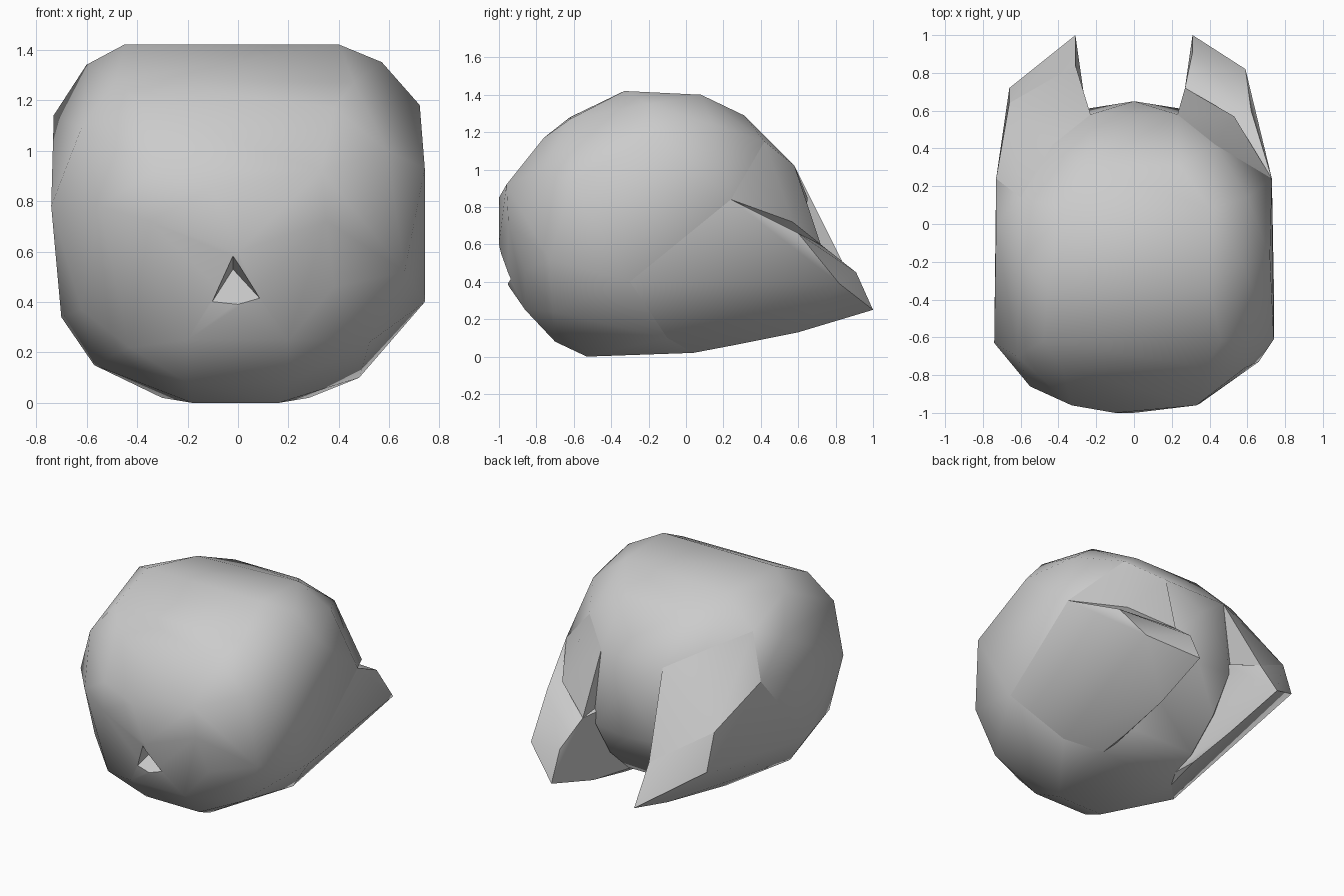
import bpy, bmesh, math
from mathutils import Vector

if "Cube" in bpy.data.objects:
    bpy.data.objects.remove(bpy.data.objects["Cube"], do_unlink=True)

# One plain grey for the whole model
grey = bpy.data.materials.new("plain grey")
grey.use_nodes = True
colour = (0.6, 0.6, 0.6, 1)
grey.diffuse_color = colour
grey.node_tree.nodes["Principled BSDF"].inputs["Base Color"].default_value = colour


def mirrored(points):
    return [Vector((-x, y, z)) for x, y, z in points]


def hull(name, points):
    """Faceted solid wrapped around a few corner points."""
    bm = bmesh.new()
    for p in points:
        bm.verts.new(p)
    bmesh.ops.remove_doubles(bm, verts=bm.verts, dist=0.001)
    result = bmesh.ops.convex_hull(bm, input=bm.verts)
    unused = {v for v in result["geom_interior"] + result["geom_unused"]
              if isinstance(v, bmesh.types.BMVert)}
    bmesh.ops.delete(bm, geom=list(unused), context="VERTS")
    bmesh.ops.recalc_face_normals(bm, faces=bm.faces)
    mesh = bpy.data.meshes.new(name)
    bm.to_mesh(mesh)
    bm.free()
    mesh.materials.append(grey)
    obj = bpy.data.objects.new(name, mesh)
    bpy.context.collection.objects.link(obj)
    return obj


def select_only(obj):
    bpy.ops.object.select_all(action="DESELECT")
    obj.select_set(True)
    bpy.context.view_layer.objects.active = obj


def smooth(obj, angle):
    select_only(obj)
    bpy.ops.object.shade_smooth_by_angle(angle=math.radians(angle))


# Regions shared by both halves of the body
middle = [(-.1, -1, .85), (0, -1, .6), (0, -.95, .38), (0, .65, .85), (0, .62, .5)]
face = [(.33, -.96, .92), (.35, -.95, .72), (.38, -.86, .46), (.2, -.86, .25)]
rear = [(.24, .31, 1.29), (.23, .58, 1.02), (.25, .61, .52), (.24, .47, .28),
        (.24, .27, .1)]
shared = face + rear

# The two halves differ slightly in crown, cheek and chin
left_crown = [(.4, -.33, 1.42), (.4, .08, 1.4), (.57, -.2, 1.35), (.6, .14, 1.24),
              (.43, .42, 1.15), (.46, -.62, 1.27), (.38, -.76, 1.17), (.59, -.76, 1),
              (.72, -.17, 1.18)]
left_cheek = [(.74, -.61, .93), (.66, -.73, .52), (.74, -.3, .4), (.73, .24, .84)]
left_chin = [(.52, -.71, .24), (.48, -.1, .1), (.28, .04, .02), (.2, -.7, .08),
             (.16, -.53, 0)]
right_crown = [(-.45, -.33, 1.42), (-.36, .08, 1.37), (-.6, -.2, 1.34),
               (-.6, .14, 1.2), (-.43, .42, 1.13), (-.48, -.62, 1.28),
               (-.38, -.76, 1.17), (-.62, -.7, 1.09), (-.73, 0, 1.14)]
right_cheek = [(-.55, -.86, .78), (-.74, -.63, .78), (-.73, .24, .93),
               (-.7, -.3, .34), (-.62, -.65, .37)]
right_chin = [(-.43, -.78, .22), (-.57, -.3, .15), (-.3, 0, .02), (-.2, -.7, .08),
              (-.18, -.53, 0)]

body = hull("body", middle + shared + mirrored(shared)
            + left_crown + left_cheek + left_chin
            + right_crown + right_cheek + right_chin)

# Mouth: small triangular dent cut into the face
cutter = hull("mouth_cutter", [(-.16, -1.02, .31), (.15, -1.02, .345),
                               (-.02, -1.02, .59), (-.02, -.8, .53)])
cutter.hide_render = True
cut = body.modifiers.new("mouth", "BOOLEAN")
cut.operation = "DIFFERENCE"
cut.solver = "EXACT"
cut.object = cutter
select_only(body)
bpy.ops.object.modifier_apply(modifier=cut.name)
bpy.data.objects.remove(cutter, do_unlink=True)
smooth(body, 36)

# Shoulders flow off the crown down to the rear lobes
left_shoulder = [(.6, .14, 1.24), (.43, .42, 1.15), (.23, .58, 1.02), (.73, .24, .84),
                 (.53, .57, .72), (.27, .72, .6), (.3, .3, .5)]
right_shoulder = [(-.6, .14, 1.2), (-.43, .42, 1.13), (-.23, .58, 1.02),
                  (-.73, .24, .93), (-.66, .64, .72), (-.31, .84, .5), (-.3, .3, .5)]

# Lobes carry the flat cheek and the chin back to a pointed tip
lobe_root = [(.31, 1, .25), (.28, .6, .13), (.27, .25, .06), (.25, .58, .6)]
left_lobe = lobe_root + left_cheek + left_chin + [
    (.27, .72, .6), (.62, .6, .66), (.31, .91, .45), (.59, .82, .39)]
right_lobe = mirrored(lobe_root) + right_cheek + right_chin + [
    (-.31, .84, .5), (-.66, .64, .72), (-.66, .72, .48)]

for name, points in (("left_shoulder", left_shoulder), ("left_lobe", left_lobe),
                     ("right_shoulder", right_shoulder), ("right_lobe", right_lobe)):
    smooth(hull(name, points), 32)
